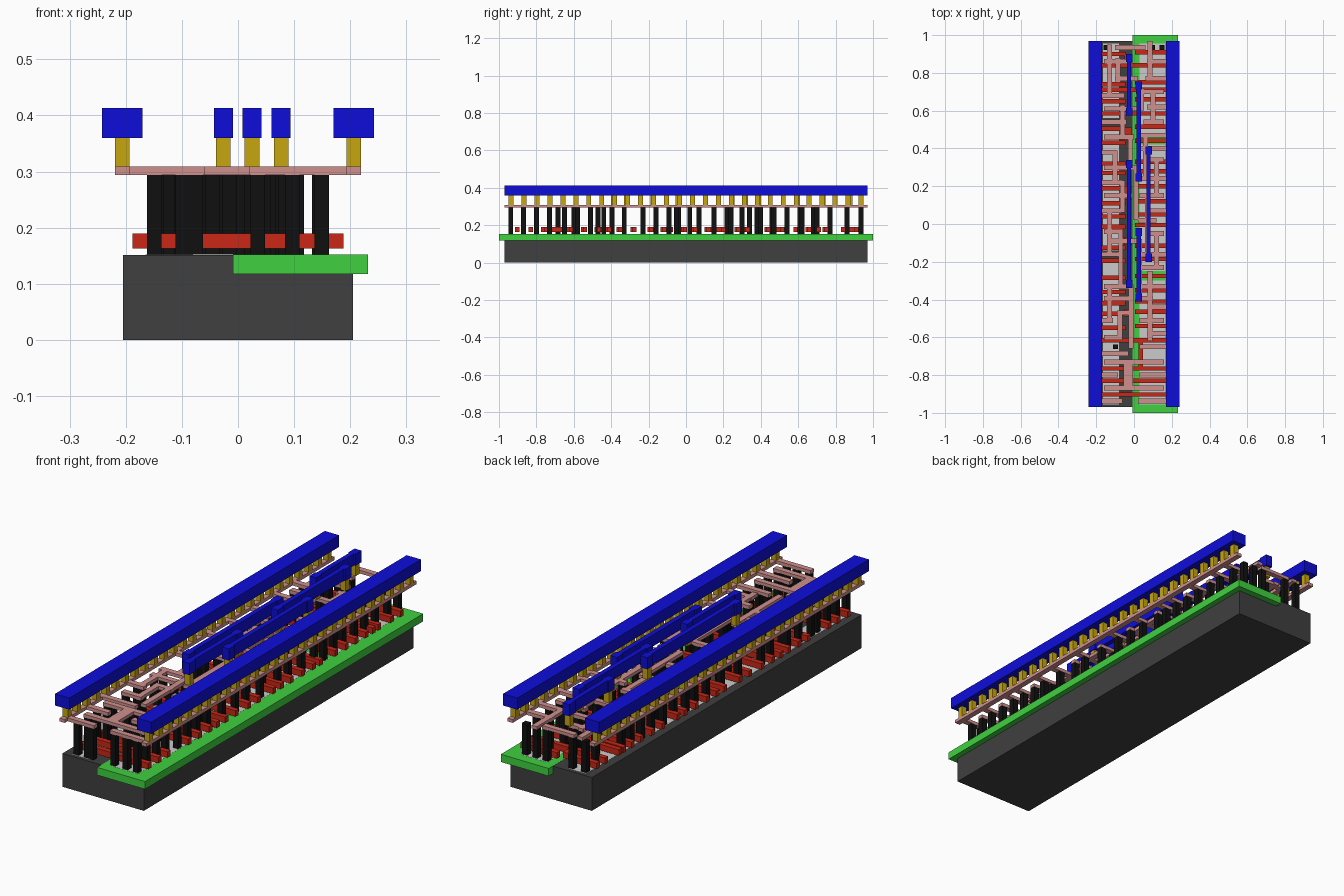
import bpy, bmesh

W = 0.026  # standard wire / contact width


def layer(name, rects, z0, z1, color):
    """One mesh of boxes; each rect is (x0, x1, y0, y1)."""
    bm = bmesh.new()
    for x0, x1, y0, y1 in rects:
        v = [[bm.verts.new((x, y, z)) for x, y in
              ((x0, y0), (x1, y0), (x1, y1), (x0, y1))] for z in (z0, z1)]
        bm.faces.new(v[0][::-1])
        bm.faces.new(v[1])
        for i in range(4):
            j = (i + 1) % 4
            bm.faces.new((v[0][i], v[0][j], v[1][j], v[1][i]))
    me = bpy.data.meshes.new(name)
    bm.to_mesh(me)
    bm.free()
    ob = bpy.data.objects.new(name, me)
    bpy.context.collection.objects.link(ob)
    mat = bpy.data.materials.new(name)
    mat.diffuse_color = (*color, 1)
    me.materials.append(mat)


def square(x, y, w=W):
    return (x - w / 2, x + w / 2, y - w / 2, y + w / 2)


def across(y, x0, x1, w=W):
    return (x0, x1, y - w / 2, y + w / 2)


def along(x, y0, y1, w=W):
    return (x - w / 2, x + w / 2, y0, y1)


# Base block with the well let into its right half
layer("substrate", [(-0.205, 0.205, -0.97, 0.97)], 0, 0.1515, (0.05, 0.05, 0.05))
layer("well", [(-0.009, 0.232, -1, 1)], 0.117, 0.152, (0.05, 0.64, 0.05))

# Active strips, flush with the base top
active = [(-0.165, -0.08, a, b) for a, b in ((-0.955, -0.2), (-0.14, 0.5), (0.56, 0.955))]
active += [(0.03, 0.165, a, b) for a, b in ((-0.955, -0.3), (-0.25, 0.42), (0.48, 0.955))]
layer("active_strips", active, 0.14, 0.1525, (0.6, 0.6, 0.6))

# Connecting strips across the cell: y, x start, x end
cross = [
    (-0.937, -0.20, -0.06), (-0.937, 0.02, 0.20), (-0.868, -0.16, 0.16),
    (-0.80, -0.20, -0.085), (-0.80, 0.03, 0.20), (-0.73, -0.16, 0.16),
    (-0.685, -0.20, -0.03), (-0.65, 0.03, 0.20), (-0.60, -0.16, -0.06),
    (-0.58, 0.07, 0.20), (-0.51, -0.20, -0.11), (-0.51, 0.03, 0.16),
    (-0.47, -0.09, 0.0), (-0.44, 0.09, 0.20), (-0.395, -0.16, -0.03),
    (-0.395, 0.01, 0.10), (-0.33, 0.03, 0.20), (-0.33, -0.16, -0.02),
    (-0.23, 0.03, 0.16), (-0.16, -0.20, -0.08), (-0.16, 0.04, 0.20),
    (-0.09, -0.12, 0.02), (-0.05, 0.06, 0.16), (-0.04, -0.16, -0.06),
    (0.02, 0.02, 0.12), (0.07, -0.20, -0.07), (0.07, 0.06, 0.20),
    (0.15, -0.16, -0.01), (0.15, 0.03, 0.16), (0.22, -0.20, -0.06),
    (0.24, 0.02, 0.20), (0.30, -0.16, 0.02), (0.34, 0.07, 0.16),
    (0.38, -0.20, -0.09), (0.40, 0.02, 0.20), (0.46, -0.16, 0.0),
    (0.47, 0.03, 0.20), (0.54, -0.20, -0.04), (0.54, 0.05, 0.16),
    (0.61, -0.16, 0.04), (0.62, 0.07, 0.20), (0.68, -0.20, -0.05),
    (0.70, 0.01, 0.16), (0.77, 0.06, 0.20), (0.77, -0.10, 0.02),
    (0.86, -0.16, -0.02), (0.86, 0.07, 0.20), (0.935, -0.10, 0.06)]
# Connecting strips along the cell: x, y start, y end
lengthwise = [
    (-0.13, 0.68, 0.95), (0.085, 0.77, 0.97), (-0.085, 0.75, 0.88),
    (0.04, 0.60, 0.72), (-0.06, 0.45, 0.63), (0.10, 0.54, 0.71),
    (-0.02, 0.29, 0.47), (0.06, 0.24, 0.48), (-0.10, 0.22, 0.39),
    (0.12, 0.14, 0.35), (-0.06, 0.06, 0.23), (0.01, 0.02, 0.31),
    (-0.13, -0.17, 0.08), (0.07, -0.16, 0.16), (-0.07, -0.34, -0.03),
    (0.12, -0.24, -0.04), (0.03, -0.40, -0.08), (0.085, -0.62, -0.25),
    (-0.015, -0.66, -0.32), (-0.075, -0.61, -0.46), (-0.13, -0.52, -0.32)]
rails = [along(s * 0.206, -0.97, 0.97) for s in (-1, 1)]
strips = [across(*c) for c in cross] + [along(*l) for l in lengthwise]
strips.append((-0.055, -0.005, -0.86, -0.73))
layer("local_strips", rails + strips, 0.294, 0.309, (0.62, 0.28, 0.27))

# Posts under the strip ends
posts = set()
for y, x0, x1 in cross:
    for x in (x0 + 0.015, x1 - 0.015):
        posts.add((max(-0.149, min(0.149, x)), y))
posts |= {(-0.098, -0.937), (0.097, -0.937), (-0.098, -0.65), (0.097, 0.935),
          (0.149, 0.935), (-0.149, 0.935)}
layer("posts", [square(x, y) for x, y in sorted(posts)], 0.152, 0.294, (0.005, 0.005, 0.005))

# Gate bars: unbroken ones, and ones split in the middle
gates = [across(y, -0.188, 0.188, 0.023) for y in
         (-0.903, -0.83, -0.765, -0.615, 0.585, 0.71, 0.84)]
for y in (-0.55, -0.475, -0.42, -0.36, -0.285, -0.195, -0.125, -0.015,
          0.04, 0.11, 0.19, 0.27, 0.32, 0.43, 0.505, 0.65, 0.74, 0.90):
    gates += [across(y, -0.188, -0.045, 0.023), across(y + 0.01, 0.005, 0.188, 0.023)]
gates += [along(-0.03, a, b, 0.04) for a, b in
          ((-0.49, -0.45), (-0.11, -0.07), (0.13, 0.2), (0.44, 0.51), (0.84, 0.9))]
gates.append(along(0.035, -0.77, -0.61, 0.023))
layer("gate_bars", gates, 0.163, 0.19, (0.58, 0.02, 0.008))

# Top metal: two edge rails and five inner tracks
tracks = [(-0.026, 0.575, 0.90), (-0.026, -0.34, 0.34), (0.025, 0.225, 0.755),
          (0.025, -0.41, -0.02), (0.077, -0.20, 0.41)]
metal = [along(s * 0.206, -0.97, 0.97, 0.072) for s in (-1, 1)]
for x, a, b in tracks:
    metal.append(along(x, a, b, 0.022))
    metal += [along(x, a, a + 0.043, 0.034), along(x, b - 0.043, b, 0.034)]
layer("top_metal", metal, 0.36, 0.413, (0.004, 0.004, 0.7))

# Pegs joining top metal to the strips
pegs = [square(s * 0.206, -0.9355 + k * 0.0693) for s in (-1, 1) for k in range(28)]
pegs += [square(x, y) for x, a, b in tracks for y in (a + 0.022, b - 0.022)]
layer("pegs", pegs, 0.309, 0.36, (0.57, 0.38, 0.005))
